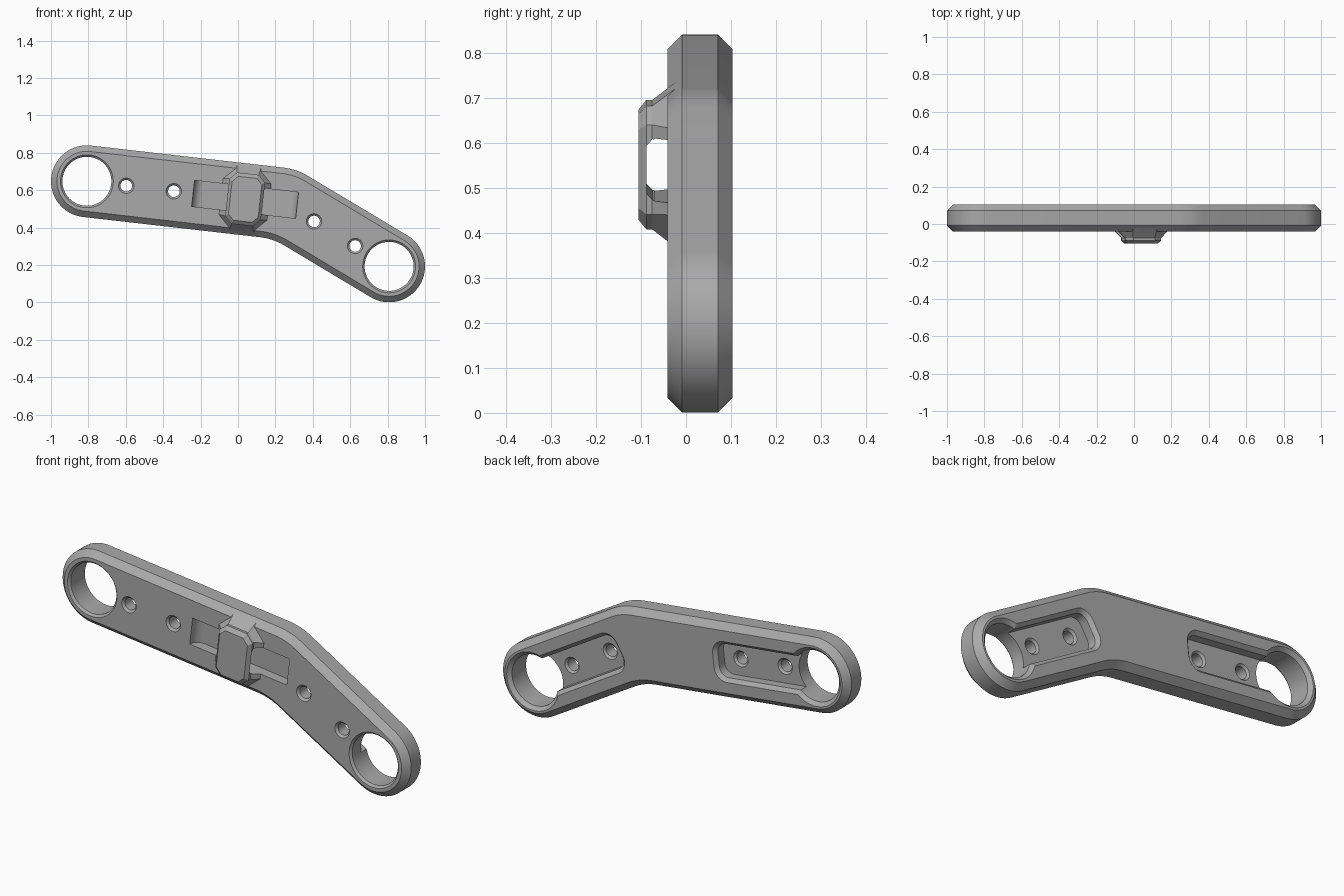
import bpy, bmesh, math

if "Cube" in bpy.data.objects:
    bpy.data.objects.remove(bpy.data.objects["Cube"])

grey = bpy.data.materials.new("mid grey")
grey.diffuse_color = (0.4, 0.4, 0.4, 1)
grey.use_nodes = True
grey.node_tree.nodes["Principled BSDF"].inputs["Base Color"].default_value = grey.diffuse_color

R = 0.192                                   # half width of the arms
LEFT, RIGHT, BEND = (-0.808, 0.648), (0.808, 0.193), (0.25, 0.527)
A_LEFT = math.atan2(BEND[1] - LEFT[1], BEND[0] - LEFT[0])
A_RIGHT = math.atan2(RIGHT[1] - BEND[1], RIGHT[0] - BEND[0])


def loft(name, rings):
    """Solid through a list of (y, [(x, z), ...]) rings."""
    bm = bmesh.new()
    loops = [[bm.verts.new((x, y, z)) for x, z in pts] for y, pts in rings]
    n = len(loops[0])
    for a, b in zip(loops, loops[1:]):
        for i in range(n):
            j = (i + 1) % n
            bm.faces.new((a[i], a[j], b[j], b[i]))
    bm.faces.new(loops[0])
    bm.faces.new(loops[-1][::-1])
    bmesh.ops.recalc_face_normals(bm, faces=bm.faces)
    me = bpy.data.meshes.new(name)
    bm.to_mesh(me)
    bm.free()
    me.materials.append(grey)
    ob = bpy.data.objects.new(name, me)
    bpy.context.collection.objects.link(ob)
    return ob


def arc(c, r, a0, a1, n):
    return [(c[0] + r * math.cos(a0 + (a1 - a0) * i / n),
             c[1] + r * math.sin(a0 + (a1 - a0) * i / n)) for i in range(n + 1)]


def place(pts, c, a):
    """Turn local (u, v) points by angle a and move them to c."""
    ca, sa = math.cos(a), math.sin(a)
    return [(c[0] + u * ca - v * sa, c[1] + u * sa + v * ca) for u, v in pts]


def boolean(target, tool, op):
    m = target.modifiers.new(op, "BOOLEAN")
    m.operation, m.solver, m.object = op, "EXACT", tool
    bpy.context.view_layer.objects.active = target
    bpy.ops.object.modifier_apply(modifier=m.name)
    bpy.data.objects.remove(tool)


def outline(r):
    """Bent arm outline at half width r, with rounded bend."""
    q, half = math.pi / 2, (A_LEFT - A_RIGHT) / 2
    bis = (A_LEFT + A_RIGHT) / 2 + q

    def below(k):
        d = k / math.cos(half)
        return (BEND[0] - d * math.cos(bis), BEND[1] - d * math.sin(bis))
    return (arc(RIGHT, r, A_RIGHT - q, A_RIGHT + q, 32)
            + arc(below(0.13), r + 0.13, A_RIGHT + q, A_LEFT + q, 8)
            + arc(LEFT, r, A_LEFT + q, A_LEFT + 3 * q, 32)
            + arc(below(0.51), 0.51 - r, A_LEFT + q, A_RIGHT + q, 8))


def octagon(u, v, c):
    pts = [(u, c - v), (u, v - c), (u - c, v), (c - u, v),
           (-u, v - c), (-u, c - v), (c - u, -v), (u - c, -v)]
    return place(pts, MID, A_LEFT)


def turned(c, profile, n=48):
    """Round cutter along y from (y, radius) pairs."""
    return loft("hole_cutter", [(y, arc(c, r, 0, 2 * math.pi * (n - 1) / n, n - 1))
                                for y, r in profile])


# Bent arm body with chamfered rims
body = loft("bent_arm", [(-0.041, outline(R - 0.032)), (-0.009, outline(R)),
                         (0.071, outline(R)), (0.103, outline(R - 0.032))])

# Raised bridge on the front
MID = (0.038, LEFT[1] + math.tan(A_LEFT) * (0.038 - LEFT[0]))
bridge = loft("bridge", [(-0.025, octagon(0.145, 0.176, 0.08)),
                         (-0.075, octagon(0.096, 0.138, 0.038)),
                         (-0.088, octagon(0.096, 0.138, 0.038)),
                         (-0.105, octagon(0.080, 0.118, 0.030))])
boolean(body, bridge, "UNION")

# Strap groove with curved ends, passing beneath the bridge
L, D, F = 0.28, 0.012, 0.05
groove = ([(-L, -0.07)] + arc((-L + F, D - F), F, math.pi, math.pi / 2, 8)
          + arc((L - F, D - F), F, math.pi / 2, 0, 8) + [(L, -0.07)])
bm = bmesh.new()
ends = []
for v in (-0.07, 0.07):
    ring = []
    for u, y in groove:
        x, z = place([(u, v)], MID, A_LEFT)[0]
        ring.append(bm.verts.new((x, y, z)))
    ends.append(ring)
for i in range(len(groove)):
    j = (i + 1) % len(groove)
    bm.faces.new((ends[0][i], ends[0][j], ends[1][j], ends[1][i]))
bm.faces.new(ends[0])
bm.faces.new(ends[1][::-1])
bmesh.ops.recalc_face_normals(bm, faces=bm.faces)
me = bpy.data.meshes.new("groove_cutter")
bm.to_mesh(me)
bm.free()
me.materials.append(grey)
cutter = bpy.data.objects.new("groove_cutter", me)
bpy.context.collection.objects.link(cutter)
boolean(body, cutter, "DIFFERENCE")


def slab(u, v):
    return place([(-u, -v), (u, -v), (u, v), (-u, v)], MID, A_LEFT)


boolean(body, loft("tunnel_cutter", [(-0.088, slab(0.2, 0.053)), (-0.074, slab(0.2, 0.068)),
                                     (-0.03, slab(0.2, 0.068))]), "DIFFERENCE")


# Rear pockets, big end holes and screw holes, the same on each arm
def pocket(w, end, r):
    q = math.pi / 2
    pts = ([(0, -w)] + arc((end - r, r - w), r, -q, 0, 8)
           + arc((end - r, w - r), r, 0, q, 8) + [(0, w)])
    return pts


for c, a in ((LEFT, A_LEFT), (RIGHT, A_RIGHT + math.pi)):
    rings = [(y, place(pocket(0.086 + g, 0.565 + g, 0.05 + g), c, a))
             for y, g in ((0.04, 0), (0.085, 0), (0.115, 0.03))]
    boolean(body, loft("pocket_cutter", rings), "DIFFERENCE")
    boolean(body, turned(c, [(-0.051, 0.151), (-0.03, 0.131), (0.085, 0.131),
                             (0.115, 0.161)], 64), "DIFFERENCE")
    for u in (0.212, 0.468):
        p = place([(u, 0)], c, a)[0]
        boolean(body, turned(p, [(-0.051, 0.051), (-0.03, 0.031), (0.03, 0.031),
                                 (0.05, 0.051)], 32), "DIFFERENCE")

# Smooth curved walls, crisp chamfers
bpy.ops.object.select_all(action="DESELECT")
body.select_set(True)
bpy.context.view_layer.objects.active = body
bpy.ops.object.shade_smooth_by_angle(angle=math.radians(25))
